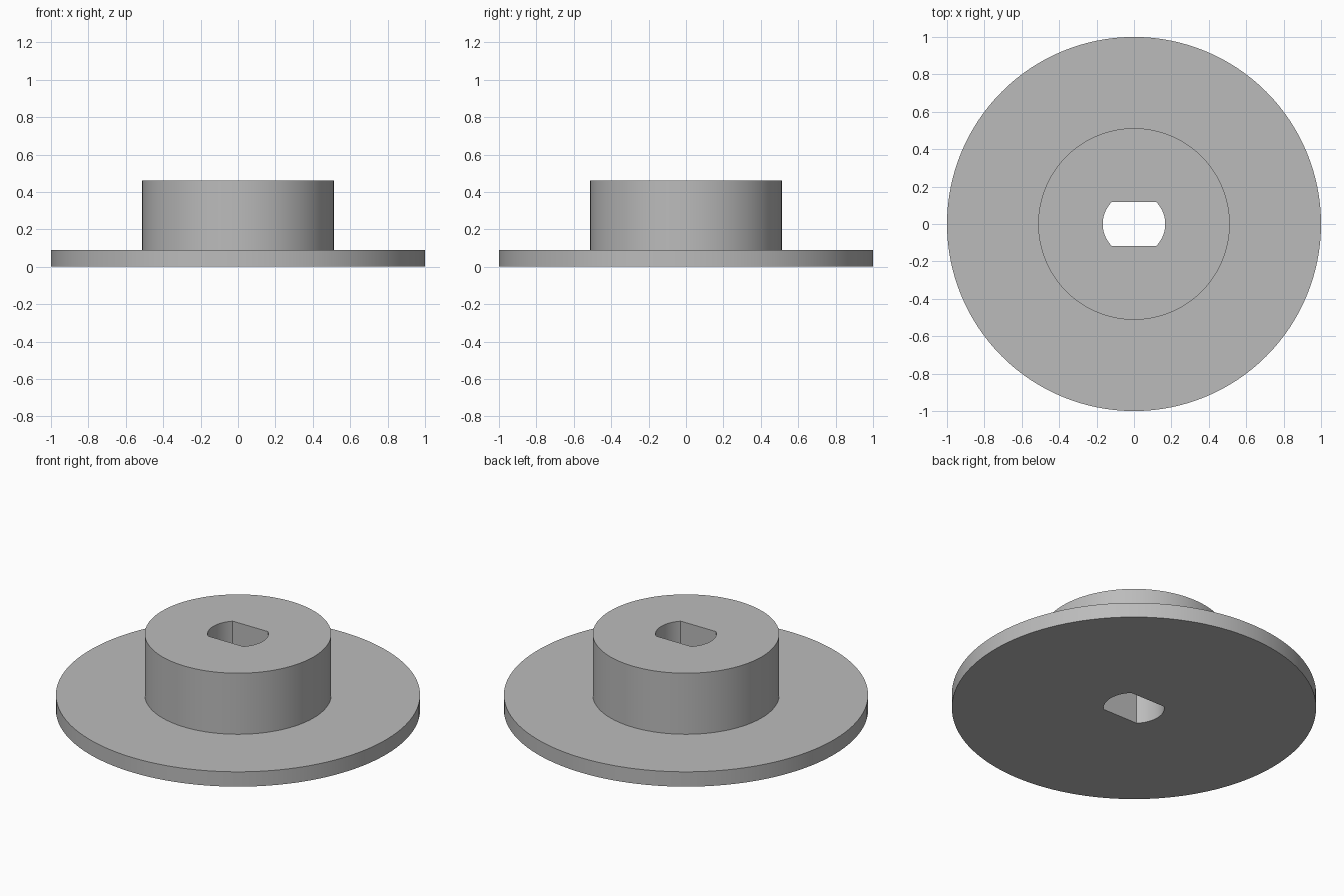
import bpy
import bmesh
from math import sin, cos, tau, pi, radians

SEGMENTS = 128
FLANGE_RADIUS, FLANGE_TOP = 1.0, 0.09
HUB_RADIUS, HUB_TOP = 0.512, 0.46
BORE_RADIUS = 0.167
BORE_FLAT = BORE_RADIUS * sin(pi / 4)  # half the distance between the two flats

cube = bpy.data.objects.get("Cube")
if cube:
    bpy.data.objects.remove(cube, do_unlink=True)

# Plain grey material
grey = bpy.data.materials.new("plain grey")
grey.use_nodes = True
colour = (0.5, 0.5, 0.5, 1)
grey.diffuse_color = colour
for node in grey.node_tree.nodes:
    if node.type == "BSDF_PRINCIPLED":
        node.inputs["Base Color"].default_value = colour


def ring(bm, radius, z):
    """Circle of vertices at one height."""
    angles = [tau * i / SEGMENTS for i in range(SEGMENTS)]
    return [bm.verts.new((radius * cos(a), radius * sin(a), z)) for a in angles]


def bore_ring(bm, z):
    """Circle cut by two flats, facing front and back."""
    verts = ring(bm, BORE_RADIUS, z)
    for v in verts:
        if abs(v.co.y) > BORE_FLAT:
            scale = BORE_FLAT / abs(v.co.y)
            v.co.x *= scale
            v.co.y *= scale
    return verts


# Stepped solid: underside, flange rim, flange top, hub wall, hub top, bore
bm = bmesh.new()
rings = [
    bore_ring(bm, 0),
    ring(bm, FLANGE_RADIUS, 0),
    ring(bm, FLANGE_RADIUS, FLANGE_TOP),
    ring(bm, HUB_RADIUS, FLANGE_TOP),
    ring(bm, HUB_RADIUS, HUB_TOP),
    bore_ring(bm, HUB_TOP),
]
for lower, upper in zip(rings, rings[1:] + rings[:1]):
    for i in range(SEGMENTS):
        j = (i + 1) % SEGMENTS
        bm.faces.new((lower[i], lower[j], upper[j], upper[i]))
bmesh.ops.recalc_face_normals(bm, faces=bm.faces)

mesh = bpy.data.meshes.new("flanged_hub")
bm.to_mesh(mesh)
bm.free()
mesh.materials.append(grey)
hub = bpy.data.objects.new("flanged_hub", mesh)
bpy.context.collection.objects.link(hub)

# Smooth round walls, crisp edges
bpy.ops.object.select_all(action="DESELECT")
hub.select_set(True)
bpy.context.view_layer.objects.active = hub
bpy.ops.object.shade_smooth_by_angle(angle=radians(30))
